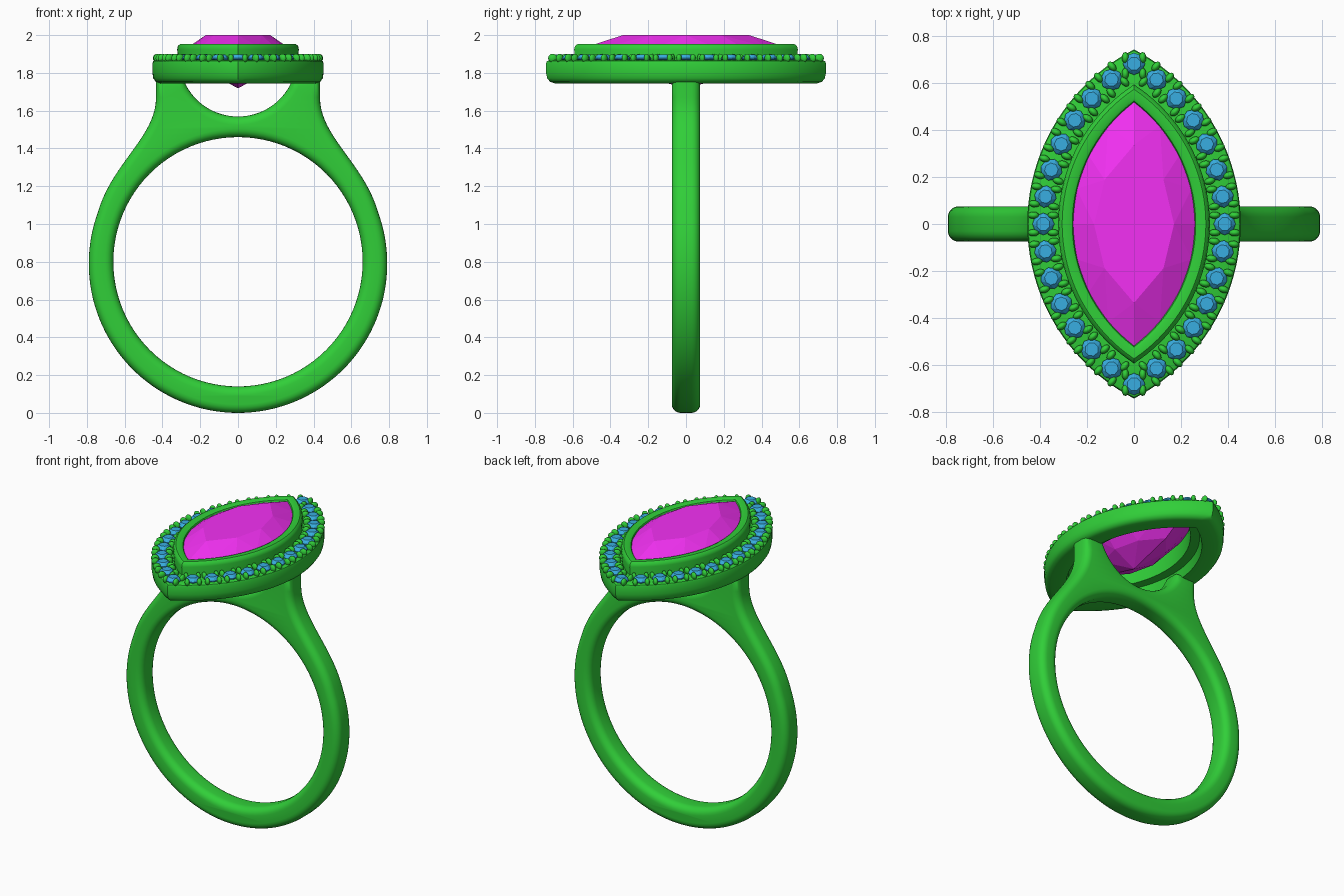
import bpy, bmesh
from math import sin, cos, asin, atan2, pi, radians, sqrt
from mathutils import Vector, Matrix
from mathutils.geometry import interpolate_bezier

if "Cube" in bpy.data.objects:
    bpy.data.objects.remove(bpy.data.objects["Cube"])


def material(name, rgb):
    m = bpy.data.materials.new(name)
    m.diffuse_color = (*rgb, 1)
    m.use_nodes = True
    m.node_tree.nodes["Principled BSDF"].inputs["Base Color"].default_value = m.diffuse_color
    return m


METAL = material("green_metal", (0.03, 0.62, 0.04))
PINK = material("magenta_gem", (0.9, 0.03, 0.9))
BLUE = material("blue_gem", (0.04, 0.42, 0.75))


def finish(bm, name, mat, smooth=None):
    bmesh.ops.recalc_face_normals(bm, faces=bm.faces)
    me = bpy.data.meshes.new(name)
    bm.to_mesh(me)
    bm.free()
    me.materials.append(mat)
    ob = bpy.data.objects.new(name, me)
    bpy.context.collection.objects.link(ob)
    if smooth:
        bpy.ops.object.select_all(action='DESELECT')
        ob.select_set(True)
        bpy.context.view_layer.objects.active = ob
        bpy.ops.object.shade_smooth_by_angle(angle=radians(smooth))
    return ob


def marquise(a, b, n):
    """Pointed oval of two arcs, n segments per arc, starting at the -y tip."""
    r = (a * a + b * b) / (2 * a)
    t0 = asin(b / r)
    arc = [(r * cos(t) - (r - a), r * sin(t))
           for t in (-t0 + 2 * t0 * i / n for i in range(n))]
    return [Vector(p) for p in arc] + [Vector((-x, -y)) for x, y in arc]


def marquise_ring(name, profile, n=40):
    """Closed cross-section of (half width, half length, z) swept round a marquise."""
    bm = bmesh.new()
    loops = [[bm.verts.new((p.x, p.y, z)) for p in marquise(a, b, n)]
             for a, b, z in profile]
    for k, lo in enumerate(loops):
        hi = loops[(k + 1) % len(loops)]
        for i in range(2 * n):
            j = (i + 1) % (2 * n)
            bm.faces.new((lo[i], lo[j], hi[j], hi[i]))
    return finish(bm, name, METAL, 40)


def hull(bm, points):
    vs = [bm.verts.new(p) for p in points]
    res = bmesh.ops.convex_hull(bm, input=vs)
    junk = [g for g in res["geom_interior"] + res["geom_unused"]
            if isinstance(g, bmesh.types.BMVert)]
    bmesh.ops.delete(bm, geom=list(set(junk)), context='VERTS')


# Band with shoulders: flat outline with a finger hole, rounded by the curve bevel
BEV = 0.045
R = 0.79 - BEV
right = [(R * cos(t), 0.79 + R * sin(t))
         for t in (radians(-90 + 110 * i / 44) for i in range(45))]
start = Vector((*right[-1], 0))
shoulder = interpolate_bezier(start, Vector((0.63, 1.30, 0)),
                              Vector((0.389, 1.44, 0)), Vector((0.389, 1.67, 0)), 20)
right += [(p.x, p.y) for p in shoulder[1:]] + [(0.389, 1.73)]
u0 = asin(-0.15 / 0.356)
right += [(0.356 * cos(t), 1.88 + 0.356 * sin(t))
          for t in (u0 + (-pi / 2 - u0) * i / 16 for i in range(17))]
outline = right + [(-x, z) for x, z in right[-2:0:-1]]
hole = [(0.705 * cos(2 * pi * i / 96), 0.8 + 0.705 * sin(2 * pi * i / 96)) for i in range(96)]

cu = bpy.data.curves.new("band_outline", 'CURVE')
cu.dimensions = '2D'
cu.fill_mode = 'BOTH'
cu.extrude, cu.bevel_depth, cu.bevel_resolution = 0.03, BEV, 4
for pts in (outline, hole):
    s = cu.splines.new('POLY')
    s.points.add(len(pts) - 1)
    for p, (x, z) in zip(s.points, pts):
        p.co = (x, z, 0, 1)
    s.use_cyclic_u = True
tmp = bpy.data.objects.new("band_outline", cu)
bpy.context.collection.objects.link(tmp)
bpy.context.view_layer.update()
bm = bmesh.new()
bm.from_mesh(tmp.evaluated_get(bpy.context.evaluated_depsgraph_get()).to_mesh())
bpy.data.objects.remove(tmp)
bmesh.ops.remove_doubles(bm, verts=bm.verts, dist=0.0002)
bm.transform(Matrix.Rotation(pi / 2, 4, 'X'))
finish(bm, "band", METAL, 40)

# Halo plate, open in the middle
marquise_ring("halo", [
    (0.325, 0.585, 1.745), (0.415, 0.695, 1.745), (0.436, 0.720, 1.753),
    (0.449, 0.735, 1.772), (0.453, 0.741, 1.80), (0.453, 0.741, 1.85),
    (0.449, 0.736, 1.862), (0.438, 0.723, 1.868), (0.30, 0.56, 1.868),
    (0.31, 0.57, 1.80)])

# Bezel wall around the centre stone
marquise_ring("bezel", [
    (0.25, 0.505, 1.80), (0.315, 0.585, 1.80), (0.322, 0.592, 1.925),
    (0.318, 0.587, 1.943), (0.305, 0.572, 1.954), (0.275, 0.537, 1.954),
    (0.262, 0.522, 1.948), (0.256, 0.515, 1.935), (0.25, 0.505, 1.90)])

# Centre stone: table, crown, girdle, pavilion and culet
bm = bmesh.new()
gem = [(0, 0, 1.718)]
for a, b, n, z in ((0.17, 0.335, 4, 2.0), (0.262, 0.522, 8, 1.938),
                   (0.262, 0.522, 8, 1.928), (0.15, 0.30, 4, 1.80)):
    gem += [(p.x, p.y, z) for p in marquise(a, b, n)]
hull(bm, gem)
finish(bm, "centre_stone", PINK)

# Accent stones around the halo, each held by four beads
stones, beads = bmesh.new(), bmesh.new()
path = marquise(0.385, 0.68, 14)
for i, p in enumerate(path):
    tan = (path[(i + 1) % 28] - path[i - 1]).normalized()
    nor = Vector((tan.y, -tan.x))
    ang = atan2(nor.y, nor.x)
    pts = [(p.x, p.y, 1.835)]
    for r, z, off in ((0.047, 1.878, 0), (0.047, 1.873, 0), (0.029, 1.897, pi / 8)):
        pts += [(p.x + r * cos(ang + off + k * pi / 4),
                 p.y + r * sin(ang + off + k * pi / 4), z) for k in range(8)]
    hull(stones, pts)
    for side in (-1, 1):
        for end in (-1, 1):
            reach = 0.026 if i % 14 == 0 and end > 0 else 0.042
            c = p + tan * side * 0.037 + nor * end * reach
            m = (Matrix.Translation((c.x, c.y, 1.878)) @ Matrix.Rotation(ang, 4, 'Z')
                 @ Matrix.Diagonal((0.024, 0.015, 0.023, 1)))
            bmesh.ops.create_uvsphere(beads, u_segments=12, v_segments=8, radius=1, matrix=m)
finish(stones, "accent_stones", BLUE)
finish(beads, "bead_prongs", METAL, 60)
